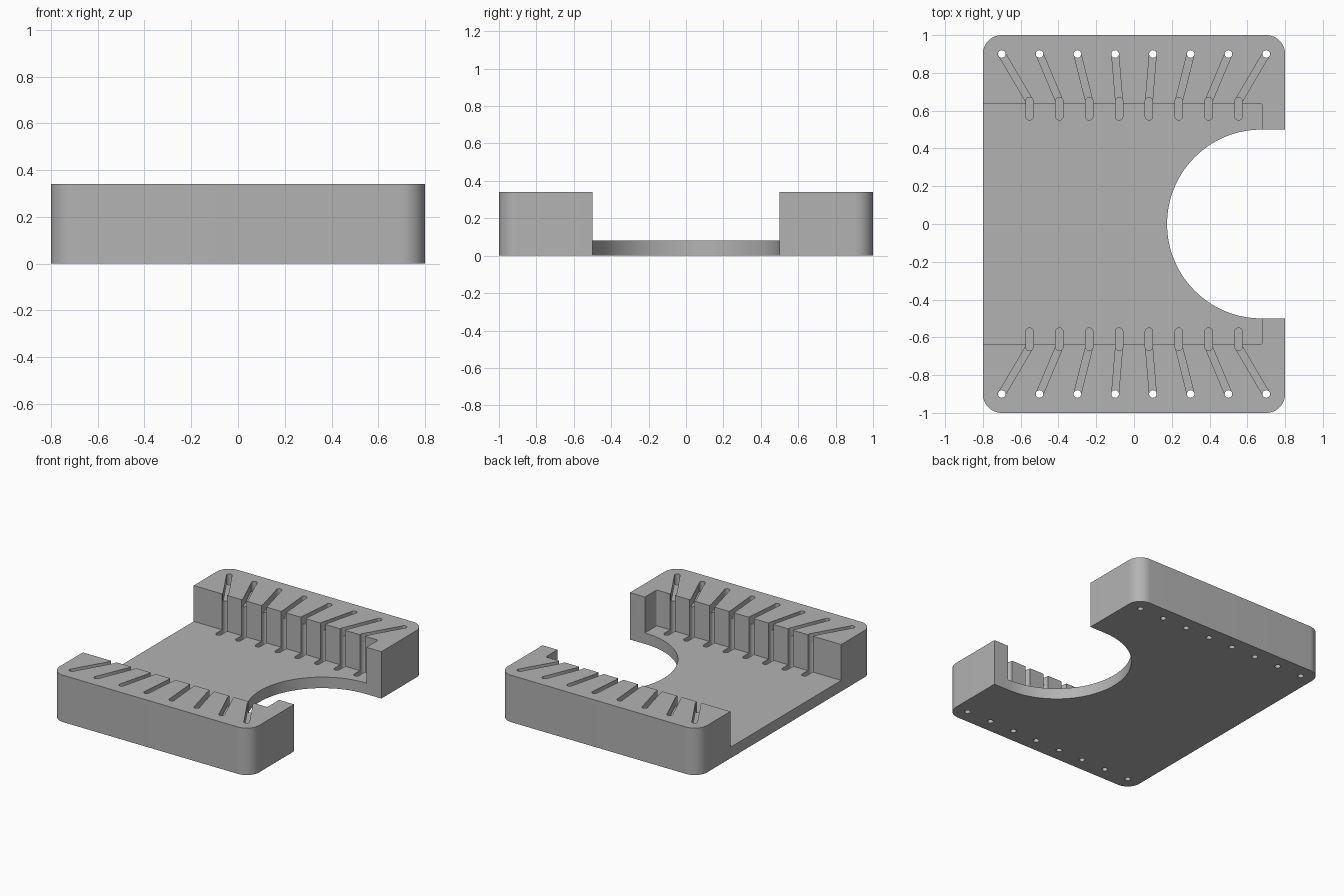
import bpy, bmesh, math
from mathutils import Vector

if "Cube" in bpy.data.objects:
    bpy.data.objects.remove(bpy.data.objects["Cube"])

HEIGHT, FLOOR = 0.34, 0.08
SLOT_BOTTOM, GROOVE_BOTTOM = 0.04, 0.28
WIRES = 8


def arc(cx, cy, r, a0, a1, n):
    """Points on a circular arc, angles in degrees."""
    angles = [math.radians(a0 + (a1 - a0) * i / n) for i in range(n + 1)]
    return [(cx + r * math.cos(a), cy + r * math.sin(a)) for a in angles]


def rounded_rect(x0, x1, y0, y1, r, n):
    corners = [(x1 - r, y1 - r), (x0 + r, y1 - r), (x0 + r, y0 + r), (x1 - r, y0 + r)]
    return [p for i, (x, y) in enumerate(corners) for p in arc(x, y, r, 90 * i, 90 * i + 90, n)]


def capsule(a, b, r, n=10):
    """Round-ended slot outline from a to b."""
    d = Vector(b) - Vector(a)
    t = math.degrees(math.atan2(d.y, d.x))
    return arc(*b, r, t - 90, t + 90, n) + arc(*a, r, t + 90, t + 270, n)


def prisms(name, outlines, z0, z1):
    """One object made of upright prisms."""
    bm = bmesh.new()
    for outline in outlines:
        face = bm.faces.new([bm.verts.new((x, y, z0)) for x, y in outline])
        top = bmesh.ops.extrude_face_region(bm, geom=[face])["geom"]
        verts = [v for v in top if isinstance(v, bmesh.types.BMVert)]
        bmesh.ops.translate(bm, verts=verts, vec=(0, 0, z1 - z0))
    bmesh.ops.recalc_face_normals(bm, faces=bm.faces)
    mesh = bpy.data.meshes.new(name)
    bm.to_mesh(mesh)
    bm.free()
    obj = bpy.data.objects.new(name, mesh)
    bpy.context.collection.objects.link(obj)
    return obj


def cut(target, cutter):
    mod = target.modifiers.new(cutter.name, "BOOLEAN")
    mod.operation, mod.solver, mod.object = "DIFFERENCE", "EXACT", cutter
    bpy.context.view_layer.objects.active = target
    bpy.ops.object.modifier_apply(modifier=mod.name)
    bpy.data.objects.remove(cutter)


# Block with rounded upright corners
body = prisms("comb_block", [rounded_rect(-0.8, 0.8, -1, 1, 0.1, 16)], 0, HEIGHT)

# Sunken middle, open on one side
cut(body, prisms("pocket", [rounded_rect(-1, 0.68, -0.635, 0.635, 0.01, 4)], FLOOR, 0.5))

# Round bay through the floor
bay = arc(0.675, 0, 0.5, 90, 270, 64) + [(1, -0.5), (1, 0.5)]
cut(body, prisms("bay", [bay], -0.1, 0.5))

# Fanned wire channels on both rails: upright slots, slanted grooves, through holes
slots, grooves, holes = [], [], []
for side in (-1, 1):
    for i in range(WIRES):
        k = i - (WIRES - 1) / 2
        inner, outer = (k * 0.158, side * 0.65), (k * 0.2, side * 0.9)
        slots.append(capsule((inner[0], side * 0.57), inner, 0.02))
        grooves.append(capsule(inner, outer, 0.0185))
        holes.append(arc(*outer, 0.02, 0, 345, 23))
cut(body, prisms("slots", slots, SLOT_BOTTOM, 0.5))
cut(body, prisms("grooves", grooves, GROOVE_BOTTOM, 0.5))
cut(body, prisms("holes", holes, -0.1, 0.5))

# Plain grey material
grey = bpy.data.materials.new("plain_grey")
grey.use_nodes = True
colour = (0.45, 0.45, 0.45, 1)
grey.diffuse_color = colour
grey.node_tree.nodes["Principled BSDF"].inputs["Base Color"].default_value = colour
body.data.materials.clear()
body.data.materials.append(grey)
for poly in body.data.polygons:
    poly.material_index = 0

bpy.ops.object.select_all(action="DESELECT")
body.select_set(True)
bpy.context.view_layer.objects.active = body
bpy.ops.object.shade_smooth_by_angle(angle=math.radians(30))
